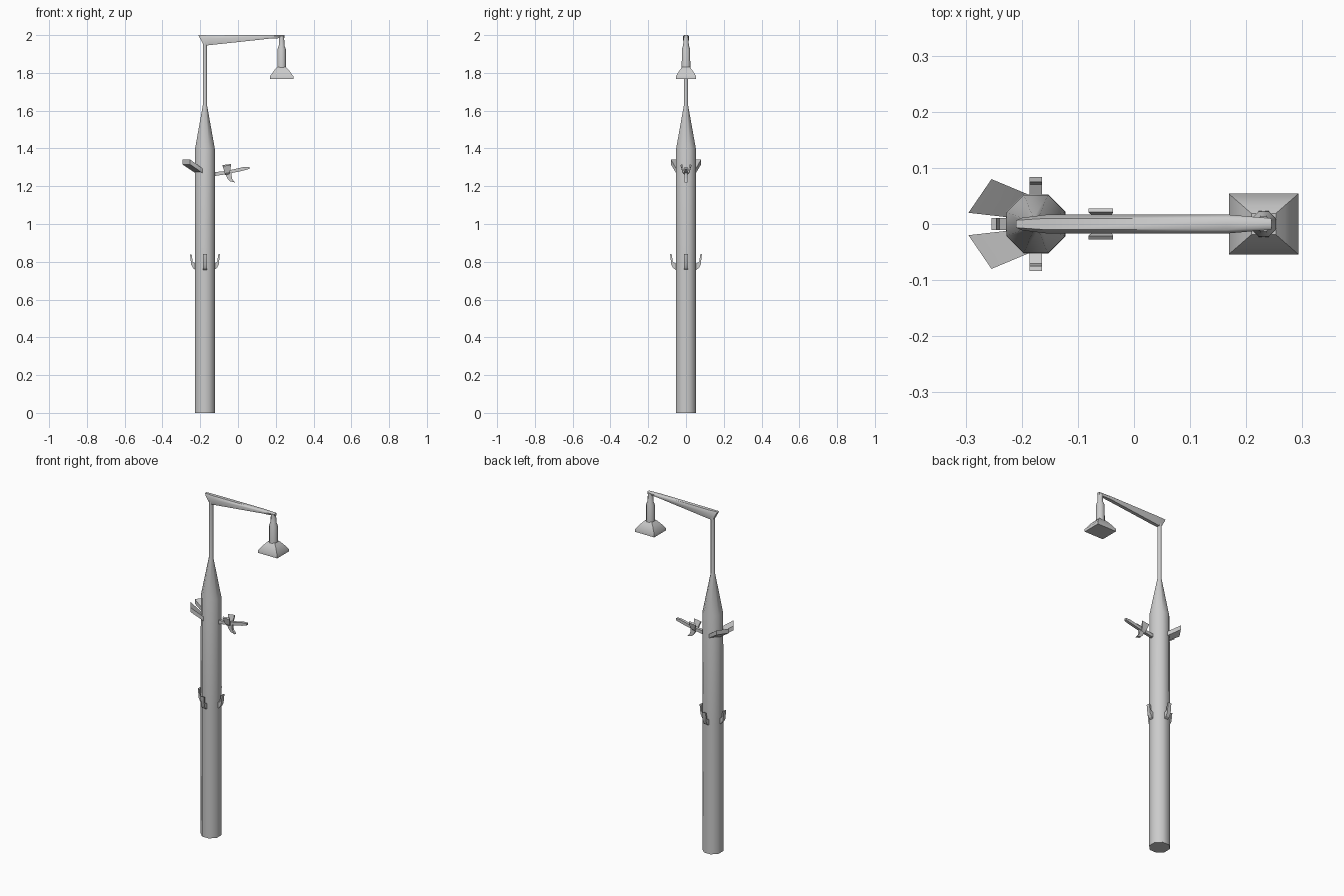
import bpy, bmesh, math
from mathutils import Matrix, Vector

if "Cube" in bpy.data.objects:
    bpy.data.objects.remove(bpy.data.objects["Cube"])

CX = -0.175   # pole axis
LX = 0.231    # lamp axis


def finish(name, bm, angle=50):
    bmesh.ops.recalc_face_normals(bm, faces=bm.faces)
    me = bpy.data.meshes.new(name)
    bm.to_mesh(me)
    bm.free()
    ob = bpy.data.objects.new(name, me)
    bpy.context.collection.objects.link(ob)
    bpy.ops.object.select_all(action='DESELECT')
    ob.select_set(True)
    bpy.context.view_layer.objects.active = ob
    bpy.ops.object.shade_smooth_by_angle(angle=math.radians(angle))
    return ob


def loft(name, rings, angle=50):
    """Skin a list of equally sized point rings and cap both ends."""
    bm = bmesh.new()
    vs = [[bm.verts.new(p) for p in r] for r in rings]
    n = len(rings[0])
    for a, b in zip(vs, vs[1:]):
        for i in range(n):
            j = (i + 1) % n
            bm.faces.new((a[i], a[j], b[j], b[i]))
    bm.faces.new(vs[0])
    bm.faces.new(vs[-1])
    return finish(name, bm, angle)


def octagon(cx, z, apothem):
    r = apothem / math.cos(math.pi / 8)
    return [(cx + r * math.cos(a), r * math.sin(a), z)
            for a in ((i + 0.5) * math.pi / 4 for i in range(8))]


def plate(name, profile, half, matrix=Matrix(), angle=30):
    """Extrude an x-z profile to +-half in y, then place it."""
    return loft(name, [[matrix @ Vector((x, y, z)) for x, z in profile]
                       for y in (-half, half)], angle)


# Octagonal pole with tapering neck
loft("pole", [octagon(CX, z, r) for z, r in
              ((0, .053), (.77, .053), (1.4, .052), (1.63, .011), (1.96, .011))])

# Four hooked clips around the pole
clip = [(.045, .755), (.062, .765), (.073, .785), (.079, .84), (.07, .838),
        (.065, .80), (.045, .79)]
for i in range(4):
    m = Matrix.Translation((CX, 0, 0)) @ Matrix.Rotation(i * math.pi / 2, 4, 'Z')
    if i % 2:
        m = m @ Matrix.Translation((.005, 0, 0))
    plate("pole_clip", clip, .011, m)

# Pair of flared blades behind the pole
for s in (1, -1):
    root = [(-.225, .012 * s), (-.187, .052 * s)]
    core = [(-.19, .0), (-.165, .025 * s)]
    tip = [(-.295, .02 * s), (-.254, .08 * s)]
    rings = [[(*p[0], z), (*p[1], z), (*p[1], z - t), (*p[0], z - t)]
             for p, z, t in ((core, 1.265, .02), (root, 1.293, .024), (tip, 1.342, .026))]
    loft("blade", rings, 30)

# Slanted rod on the lamp side, with crosspiece
plate("side_rod", [(-.16, 1.248), (-.06, 1.264), (.03, 1.283), (.06, 1.292),
                   (.06, 1.303), (.03, 1.302), (-.06, 1.281), (-.15, 1.272)], .008)
for s in (1, -1):
    loft("rod_fin", [[(x0, y * s, z), (x1, y * s, z + .006),
                      (x1, (y - .007) * s, z + .012), (x0, (y - .007) * s, z + .006)]
                     for x0, x1, y, z in ((-.068, -.045, .006, 1.258),
                                          (-.07, -.042, .018, 1.27),
                                          (-.081, -.037, .028, 1.306))], 30)
plate("rod_hook", [(-.07, 1.27), (-.055, 1.24), (-.042, 1.226), (-.016, 1.22),
                   (-.032, 1.24), (-.035, 1.27)], .007)

# Tapered overhead arm: (top x, bottom x, bottom z, half width)
rings = []
for xt, xb, zb, h in ((-.21, -.18, 1.943, .011), (-.155, -.15, 1.947, .017),
                      (.165, .165, 1.981, .017), (.245, .245, 1.985, .01)):
    zt = 2.0 if xt < -.2 or xt > .16 else 1.999
    zm = zt - (zt - zb) * .3
    xm = xt + (xb - xt) * .3
    rings.append([(xt, -h * .6, zt), (xt, h * .6, zt), (xm, h, zm),
                  (xb, h * .6, zb), (xb, -h * .6, zb), (xm, -h, zm)])
loft("arm", rings)

# Lamp stem hanging from the arm
loft("lamp_stem", [octagon(LX, z, r) for z, r in
                   ((1.80, .023), (1.925, .022), (1.945, .015), (1.994, .013))])

# Square flared shade
loft("lamp_shade", [[(LX + sx * h, sy * h * .87, z) for sx, sy in
                     ((-1, -1), (1, -1), (1, 1), (-1, 1))]
                    for z, h in ((1.767, .062), (1.782, .062), (1.815, .038), (1.832, .022))], 40)
